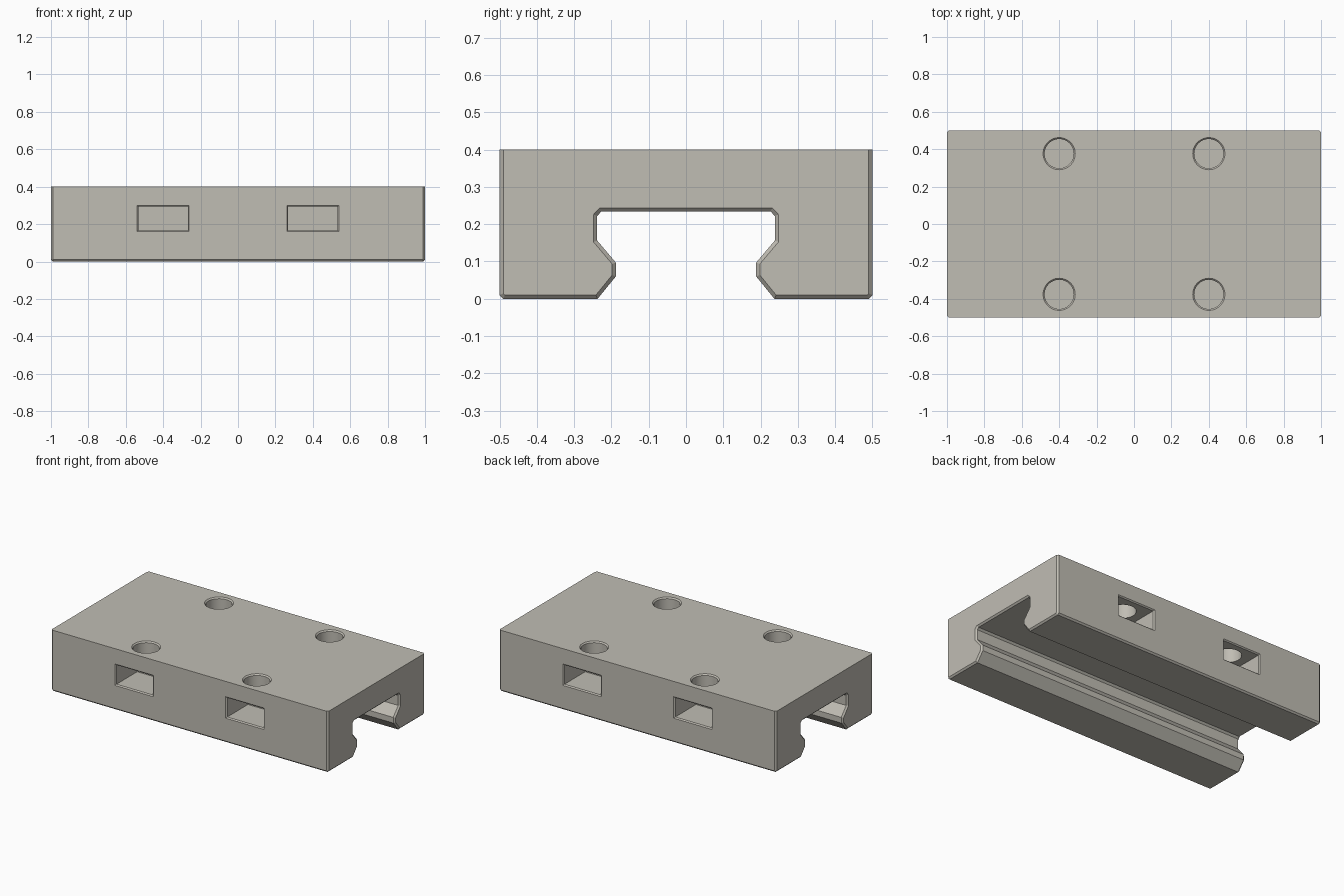
import bpy, bmesh, math
from mathutils import Vector

if "Cube" in bpy.data.objects:
    bpy.data.objects.remove(bpy.data.objects["Cube"])

CH = 0.01  # edge chamfer


def loft(name, ring_sets):
    """Closed solids, each made from a sequence of equal-length point rings."""
    bm = bmesh.new()
    for rings in ring_sets:
        vs = [[bm.verts.new(p) for p in r] for r in rings]
        n = len(vs[0])
        for a, b in zip(vs, vs[1:]):
            for i in range(n):
                j = (i + 1) % n
                bm.faces.new((a[i], a[j], b[j], b[i]))
        bm.faces.new(vs[0][::-1])
        bm.faces.new(vs[-1])
    bmesh.ops.recalc_face_normals(bm, faces=bm.faces)
    me = bpy.data.meshes.new(name)
    bm.to_mesh(me)
    bm.free()
    ob = bpy.data.objects.new(name, me)
    bpy.context.collection.objects.link(ob)
    return ob


def inset(poly, d):
    """Shrink a counterclockwise outline, leaving the flat top edge in place."""
    out, n = [], len(poly)
    lines = []
    for i in range(n):
        a, b = Vector(poly[i]), Vector(poly[(i + 1) % n])
        e = (b - a).normalized()
        nrm = Vector((-e.y, e.x))
        top = a.y > 0.39 and b.y > 0.39
        lines.append((nrm, nrm.dot(a) + (0 if top else d)))
    for i in range(n):
        (p, c), (q, f) = lines[i - 1], lines[i]
        det = p.x * q.y - p.y * q.x
        out.append(((c * q.y - p.y * f) / det, (p.x * f - c * q.x) / det))
    return out


# Carriage body: rail-channel section swept along x with chamfered ends
half = [(0.227, 0.234), (0.238, 0.222), (0.238, 0.156), (0.188, 0.097),
        (0.188, 0.06), (0.237, 0), (0.49, 0), (0.5, CH), (0.5, 0.4)]
full = half + [(-y, z) for y, z in reversed(half)]
small = inset(full, CH)
body = loft("carriage_body", [[[(x, y, z) for y, z in sec] for x, sec in
            ((-1, small), (-1 + CH, full), (1 - CH, full), (1, small))]])

# Nut slots in both long sides, with flared rims
slots, holes = [], []
for sx in (-0.4, 0.4):
    for s in (-1, 1):
        rings = []
        for y, g in ((0.28, 0), (0.493, 0), (0.507, 0.014)):
            w, lo, hi = 0.132 + g, 0.167 - g, 0.293 + g
            rings.append([(sx - w, s * y, lo), (sx + w, s * y, lo),
                          (sx + w, s * y, hi), (sx - w, s * y, hi)])
        slots.append(rings)
        # Screw holes from the top down into each slot
        holes.append([[(sx + r * math.cos(t * math.tau / 48),
                        s * 0.376 + r * math.sin(t * math.tau / 48), z)
                       for t in range(48)]
                      for z, r in ((0.22, 0.078), (0.392, 0.078), (0.408, 0.094))])

for name, sets in (("slot_cutter", slots), ("hole_cutter", holes)):
    cutter = loft(name, sets)
    cutter.hide_render = True
    cutter.hide_set(True)
    mod = body.modifiers.new(name, 'BOOLEAN')
    mod.operation = 'DIFFERENCE'
    mod.solver = 'EXACT'
    mod.object = cutter

mat = bpy.data.materials.new("warm_grey")
mat.diffuse_color = (0.53, 0.51, 0.455, 1)
mat.use_nodes = True
mat.node_tree.nodes["Principled BSDF"].inputs["Base Color"].default_value = mat.diffuse_color
body.data.materials.append(mat)

# Apply the cuts, then smooth only the round hole walls
bpy.context.view_layer.objects.active = body
body.select_set(True)
for mod in list(body.modifiers):
    bpy.ops.object.modifier_apply(modifier=mod.name)
for c in ("slot_cutter", "hole_cutter"):
    bpy.data.objects.remove(bpy.data.objects[c])
bpy.ops.object.shade_smooth_by_angle(angle=math.radians(20))
